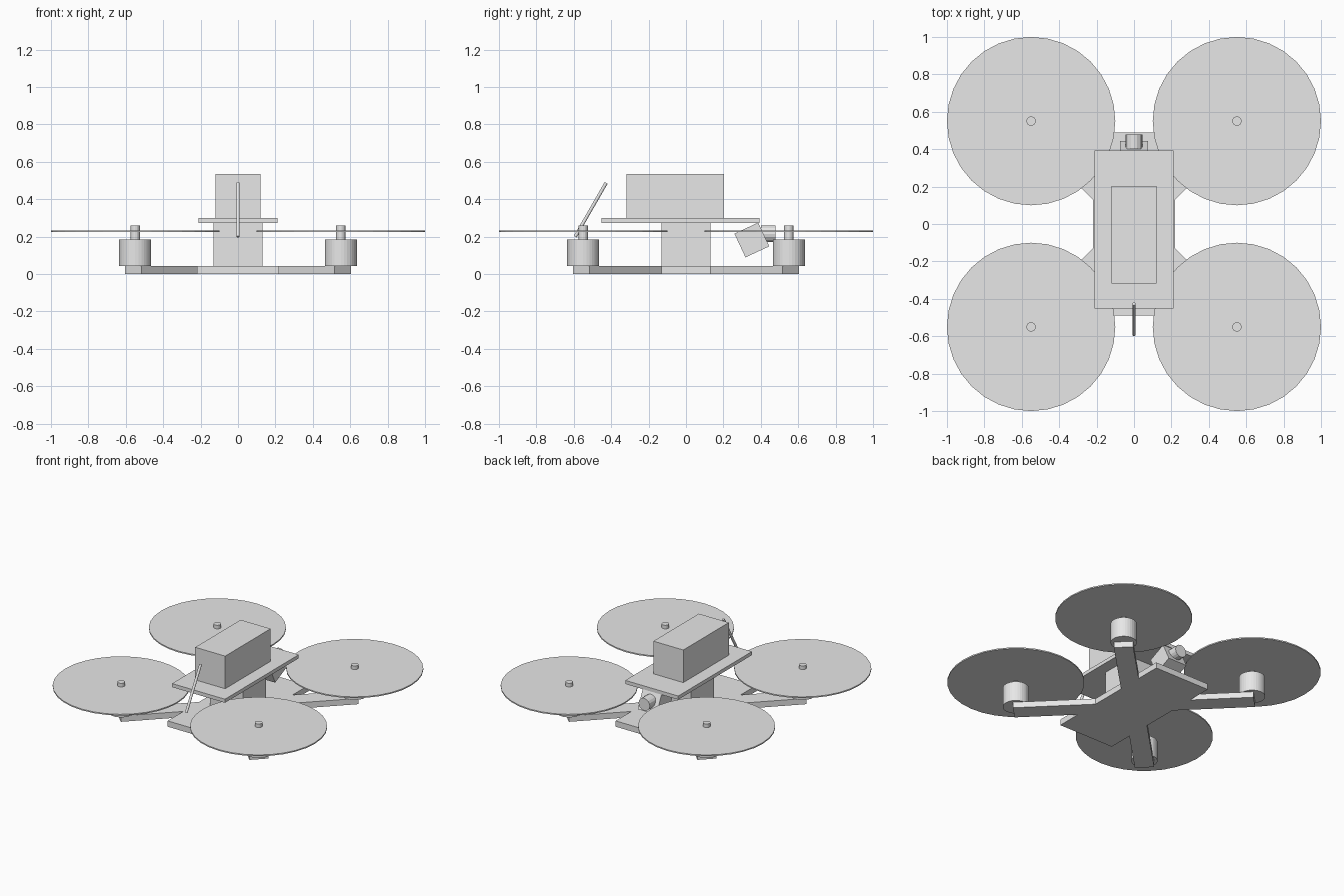
import bpy, bmesh, math
from mathutils import Matrix, Vector

cube = bpy.data.objects.get("Cube")
if cube:
    bpy.data.objects.remove(cube, do_unlink=True)

grey = bpy.data.materials.new("light_grey")
grey.use_nodes = True
colour = (0.8, 0.8, 0.8, 1)
grey.diffuse_color = colour
grey.node_tree.nodes["Principled BSDF"].inputs["Base Color"].default_value = colour


def finish(name, bm):
    bmesh.ops.recalc_face_normals(bm, faces=bm.faces)
    mesh = bpy.data.meshes.new(name)
    bm.to_mesh(mesh)
    bm.free()
    mesh.materials.append(grey)
    obj = bpy.data.objects.new(name, mesh)
    bpy.context.collection.objects.link(obj)
    return obj


def box(name, centre, size, tilt=0):
    bm = bmesh.new()
    matrix = (Matrix.Translation(centre) @ Matrix.Rotation(math.radians(tilt), 4, "X")
              @ Matrix.Diagonal((*size, 1)))
    bmesh.ops.create_cube(bm, size=1, matrix=matrix)
    return finish(name, bm)


def rod(name, start, end, radius, sides):
    start, end = Vector(start), Vector(end)
    axis = end - start
    turn = axis.to_track_quat("Z", "Y").to_matrix().to_4x4()
    bm = bmesh.new()
    bmesh.ops.create_cone(bm, cap_ends=True, segments=sides, radius1=radius, radius2=radius,
                          depth=axis.length, matrix=Matrix.Translation((start + end) / 2) @ turn)
    return finish(name, bm)


# Base plate: central rectangle with four diagonal arms, one outline extruded
quarter = [(0.22, 0.13), (0.605, 0.515), (0.515, 0.605), (0.22, 0.31), (0.22, 0.49)]
outline = []
for sx, sy in ((1, 1), (-1, 1), (-1, -1), (1, -1)):
    corner = [(x * sx, y * sy) for x, y in quarter]
    outline += corner if sx * sy > 0 else corner[::-1]
bm = bmesh.new()
base = bm.faces.new([bm.verts.new((x, y, 0)) for x, y in outline])
grown = bmesh.ops.extrude_face_region(bm, geom=[base])
bmesh.ops.translate(bm, vec=(0, 0, 0.042),
                    verts=[v for v in grown["geom"] if isinstance(v, bmesh.types.BMVert)])
finish("base_frame", bm)

# Motors, shafts and propeller discs
arm = 0.55
for side, x in (("right", -arm), ("left", arm)):
    for end, y in (("front", -arm), ("back", arm)):
        tag = f"{end}_{side}"
        rod(f"motor_{tag}", (x, y, 0.042), (x, y, 0.185), 0.086, 32)
        rod(f"shaft_{tag}", (x, y, 0.185), (x, y, 0.26), 0.025, 16)
        rod(f"propeller_disc_{tag}", (x, y, 0.225), (x, y, 0.234), 0.45, 32)

# Electronics stack, top plate and battery
box("electronics_stack", (0, 0, 0.158), (0.264, 0.264, 0.234))
box("top_plate", (0, -0.03, 0.287), (0.424, 0.844, 0.026))
box("battery", (0, -0.058, 0.418), (0.24, 0.52, 0.236))

# Tilted camera with lens
box("camera_body", (0, 0.352, 0.182), (0.15, 0.14, 0.14), 25)
rod("camera_lens", (0, 0.40, 0.215), (0, 0.478, 0.215), 0.045, 16)

# Leaning antenna
rod("antenna", (0, -0.592, 0.2), (0, -0.427, 0.487), 0.009, 12)
